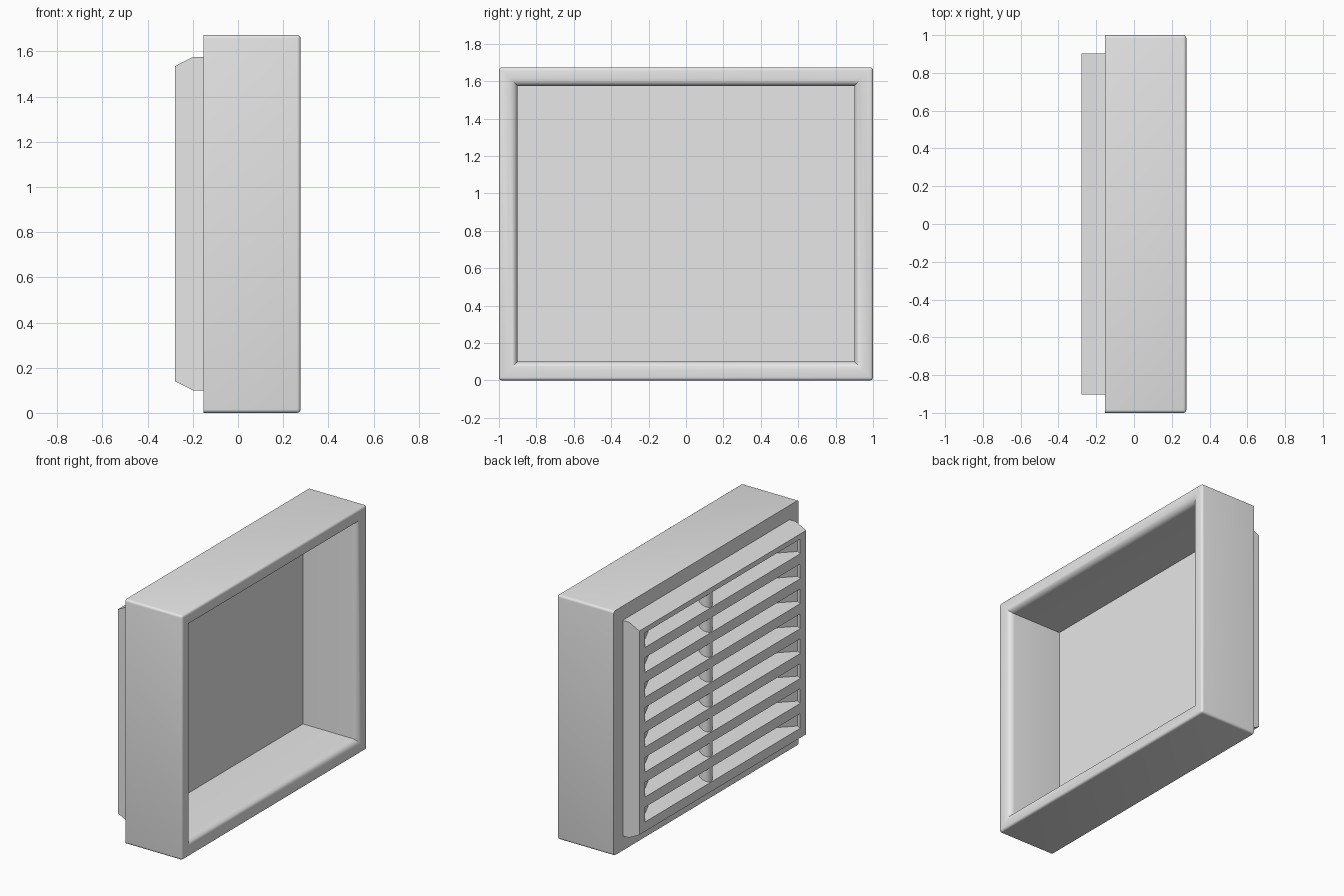
import bpy, bmesh
from math import radians

cube = bpy.data.objects.get("Cube")
if cube:
    bpy.data.objects.remove(cube)

grey = bpy.data.materials.new("light_grey_plastic")
colour = (0.8, 0.8, 0.8, 1)
grey.diffuse_color = colour
grey.use_nodes = True
for node in grey.node_tree.nodes:
    if node.type == 'BSDF_PRINCIPLED':
        node.inputs["Base Color"].default_value = colour

BACK, FRONT, RIM = -0.278, -0.153, 0.277     # x of louvre face, wall, rim
HEIGHT, JAMB = 1.673, 0.838


def finish(name, bm, smooth=False):
    bmesh.ops.recalc_face_normals(bm, faces=bm.faces)
    mesh = bpy.data.meshes.new(name)
    bm.to_mesh(mesh)
    bm.free()
    obj = bpy.data.objects.new(name, mesh)
    bpy.context.collection.objects.link(obj)
    mesh.materials.append(grey)
    if smooth:
        bpy.ops.object.select_all(action='DESELECT')
        obj.select_set(True)
        bpy.context.view_layer.objects.active = obj
        bpy.ops.object.shade_smooth_by_angle(angle=radians(40))
    return obj


def prism(name, points, offset):
    """Extrude a flat outline of 3D points along an offset."""
    bm = bmesh.new()
    face = bm.faces.new([bm.verts.new(p) for p in points])
    moved = bmesh.ops.extrude_face_region(bm, geom=[face])["geom"]
    bmesh.ops.translate(bm, vec=offset,
                        verts=[v for v in moved if isinstance(v, bmesh.types.BMVert)])
    return finish(name, bm)


def bar(name, profile, y0, y1):
    return prism(name, [(x, y0, z) for x, z in profile], (0, y1 - y0, 0))


def round_edges(bm, test, radius):
    edges = [e for e in bm.edges if test(*(v.co for v in e.verts))]
    bmesh.ops.bevel(bm, geom=edges, offset=radius, segments=4, profile=0.5,
                    affect='EDGES')


def outer(p):
    return abs(p.y) > 0.99 or not 0.01 < p.z < HEIGHT - 0.01


def on_rim(p):
    return p.x > RIM - 0.001


# Open box with a rounded rim
bm = bmesh.new()
bmesh.ops.create_cube(bm, size=1)
for v in bm.verts:
    v.co = (RIM if v.co.x > 0 else FRONT, v.co.y * 2, (v.co.z + 0.5) * HEIGHT)
mouth = max(bm.faces, key=lambda f: f.calc_center_median().x)
bmesh.ops.inset_region(bm, faces=[mouth], thickness=0.1, use_even_offset=True)
pushed = bmesh.ops.extrude_discrete_faces(bm, faces=[mouth])["faces"][0]
for v in pushed.verts:
    v.co.x = FRONT + 0.015
round_edges(bm, lambda a, b: on_rim(a) and on_rim(b)
            and not outer(a) and not outer(b), 0.045)
round_edges(bm, lambda a, b: outer(a) and outer(b)
            and (on_rim(a) or on_rim(b)), 0.016)
finish("housing", bm, smooth=True)

# Louvre frame: jambs, top bar and bottom bar
low, high = 0.205, 1.50
rise = 0.065
outline = [(BACK, 0.14), (-0.2, 0.1), (FRONT, 0.1),
           (FRONT, 1.575), (-0.2, 1.575), (BACK, 1.535)]
for side, name in ((1, "left"), (-1, "right")):
    bar("jamb_" + name, outline, side * JAMB, side * 0.902)
    # Slanted deflector in each corner behind the slats
    prism("deflector_" + name,
          [(BACK + 0.02, side * JAMB, 0.16), (FRONT, side * JAMB, 0.16),
           (FRONT, side * (JAMB - 0.27), 0.16)], (0, 0, 1.36))
bar("louvre_top_bar", [(BACK, high), (FRONT, high + rise), (FRONT, 1.575),
                       (-0.2, 1.575), (BACK, 1.535)], -JAMB, JAMB)
bar("louvre_bottom_bar", [(BACK, 0.14), (-0.2, 0.1), (FRONT, 0.1),
                          (FRONT, low + rise), (BACK, low)], -JAMB, JAMB)

# Sloping slats
slat, openings = 0.07, 8
pitch = (high - low + slat) / openings
for i in range(1, openings):
    top = low + i * pitch
    bar(f"slat_{i}", [(BACK, top - slat), (FRONT, top - slat + rise),
                      (FRONT, top + rise), (BACK, top)], -JAMB, JAMB)

# Upright support rod
bm = bmesh.new()
bmesh.ops.create_cone(bm, cap_ends=True, segments=24, radius1=0.043,
                      radius2=0.043, depth=1.36)
bmesh.ops.translate(bm, verts=bm.verts, vec=(BACK + 0.046, 0.12, 0.84))
finish("support_rod", bm, smooth=True)
